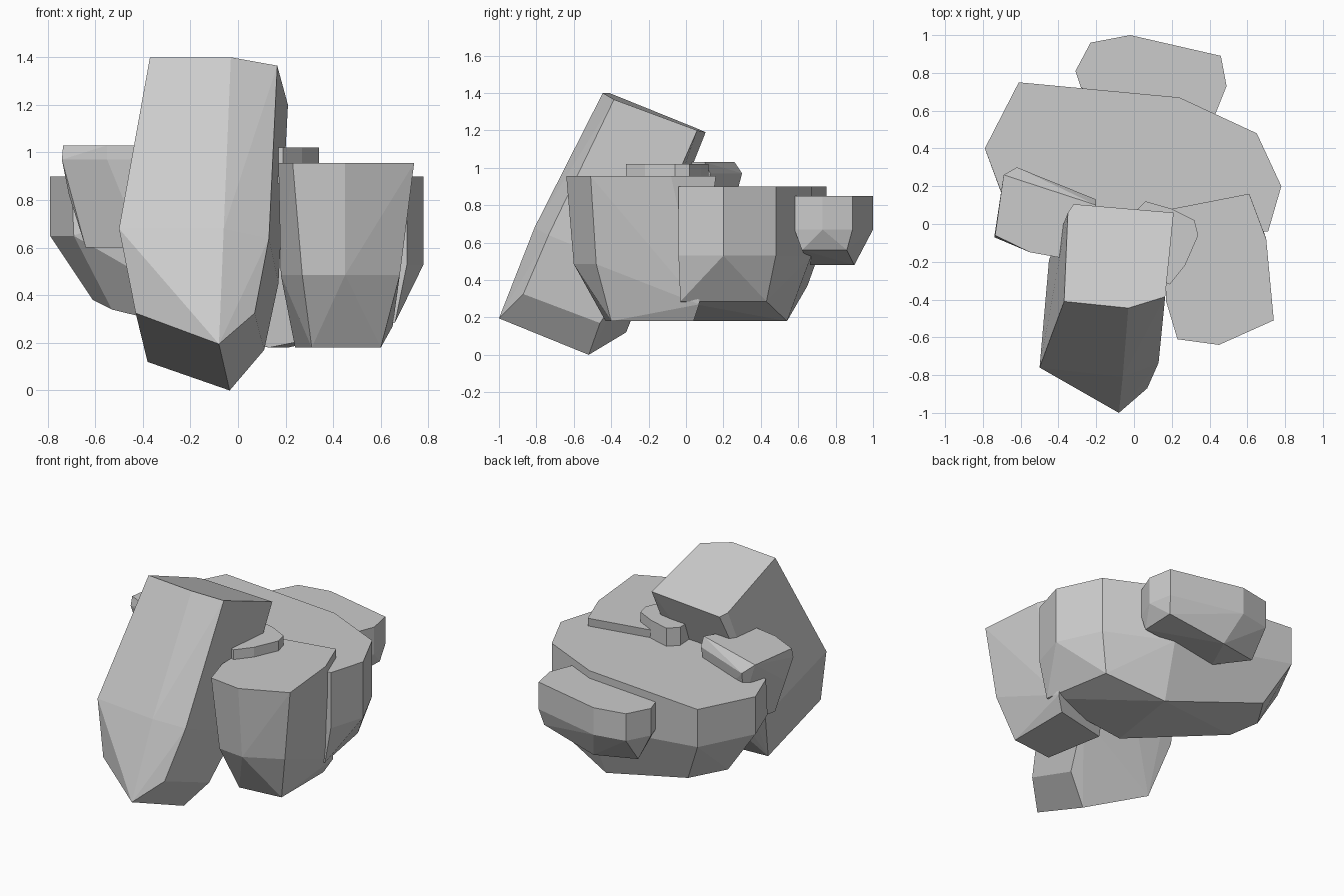
import bpy, bmesh, math


def rock(name, points=(), rings=()):
    """Faceted convex boulder from loose corner points plus (z, outline) rings."""
    bm = bmesh.new()
    corners = list(points) + [(x, y, z) for z, outline in rings for x, y in outline]
    for co in corners:
        bm.verts.new(co)
    hull = bmesh.ops.convex_hull(bm, input=bm.verts[:])
    loose = [v for v in bm.verts if not v.link_faces]
    bmesh.ops.delete(bm, geom=loose, context='VERTS')
    bmesh.ops.dissolve_limit(bm, angle_limit=math.radians(3),
                             verts=bm.verts[:], edges=bm.edges[:])
    bmesh.ops.recalc_face_normals(bm, faces=bm.faces[:])
    mesh = bpy.data.meshes.new(name)
    bm.to_mesh(mesh)
    bm.free()
    obj = bpy.data.objects.new(name, mesh)
    bpy.context.collection.objects.link(obj)
    return obj


# Tall leaning boulder: top, waist and sloping base
rock("leaning_boulder", [
    (-.37, -.41, 1.4), (-.03, -.445, 1.4), (.165, -.385, 1.365),
    (.21, .06, 1.2), (-.32, .105, 1.19), (-.35, .06, 1.21),
    (-.5, -.76, .68), (-.06, -.81, .68), (.13, -.735, .64),
    (.17, -.27, .45), (-.45, -.19, .45),
    (-.43, -.8, .325), (-.08, -1, .195), (.07, -.87, .325),
    (.11, -.46, .17), (-.035, -.52, 0), (-.38, -.32, .12)])

# Wide rear boulder with a keeled underside
rock("wide_boulder", [
    (-.61, .75, .65), (-.79, .4, .65), (-.69, .13, .65),
    (.66, -.03, .285), (.58, .43, .285), (.21, .54, .18), (.13, .02, .18),
    (-.47, .65, .37), (-.61, .43, .38), (-.53, .27, .34)],
    [(.9, [(-.61, .75), (.24, .67), (.65, .48), (.78, .2), (.71, -.04),
           (-.1, -.04), (-.70, .16), (-.79, .4)]),
     (.53, [(.24, .67), (.65, .48), (.78, .2), (.71, -.04)])])

# Small boulder at the back
rear_outline = [(-.02, 1), (-.23, .96), (-.31, .81), (-.28, .72),
                (.43, .58), (.49, .73), (.46, .89)]
rock("rear_boulder", [
    (.44, .86, .56), (.43, .62, .56), (.05, .9, .48),
    (-.23, .83, .5), (-.06, .66, .48)],
    [(.85, rear_outline), (.67, rear_outline)])

# Upright boulder at the front right
rock("right_boulder", [(.65, .07, .27)], [
    (.955, [(.2, .08), (.61, .16), (.70, -.08), (.74, -.51), (.45, -.64),
            (.23, -.61), (.17, -.41), (.17, 0)]),
    (.485, [(.27, -.58), (.45, -.6), (.68, -.48), (.67, -.05), (.18, -.35)]),
    (.18, [(.31, -.43), (.6, -.4), (.6, .04), (.24, -.04)])])

# Chamfered boulder on the left
rock("left_boulder", rings=[
    (1.03, [(-.69, .26), (-.735, -.06), (-.55, -.15), (-.38, -.18), (-.2, .1)]),
    (.97, [(-.62, .3), (-.2, .13), (-.74, -.07), (-.55, -.15), (-.38, -.18)]),
    (.82, [(-.71, -.03), (-.62, .25)]),
    (.6, [(-.64, -.02), (-.4, -.13), (-.25, .1), (-.58, .2)])])

# Flat stone peeking out between the others
stone_outline = [(.06, .12), (.2, .08), (.32, .02), (.34, -.06), (.27, -.22),
                 (.19, -.32), (.02, -.25), (0, .06)]
rock("middle_stone", rings=[(1.02, stone_outline), (.87, stone_outline)])
